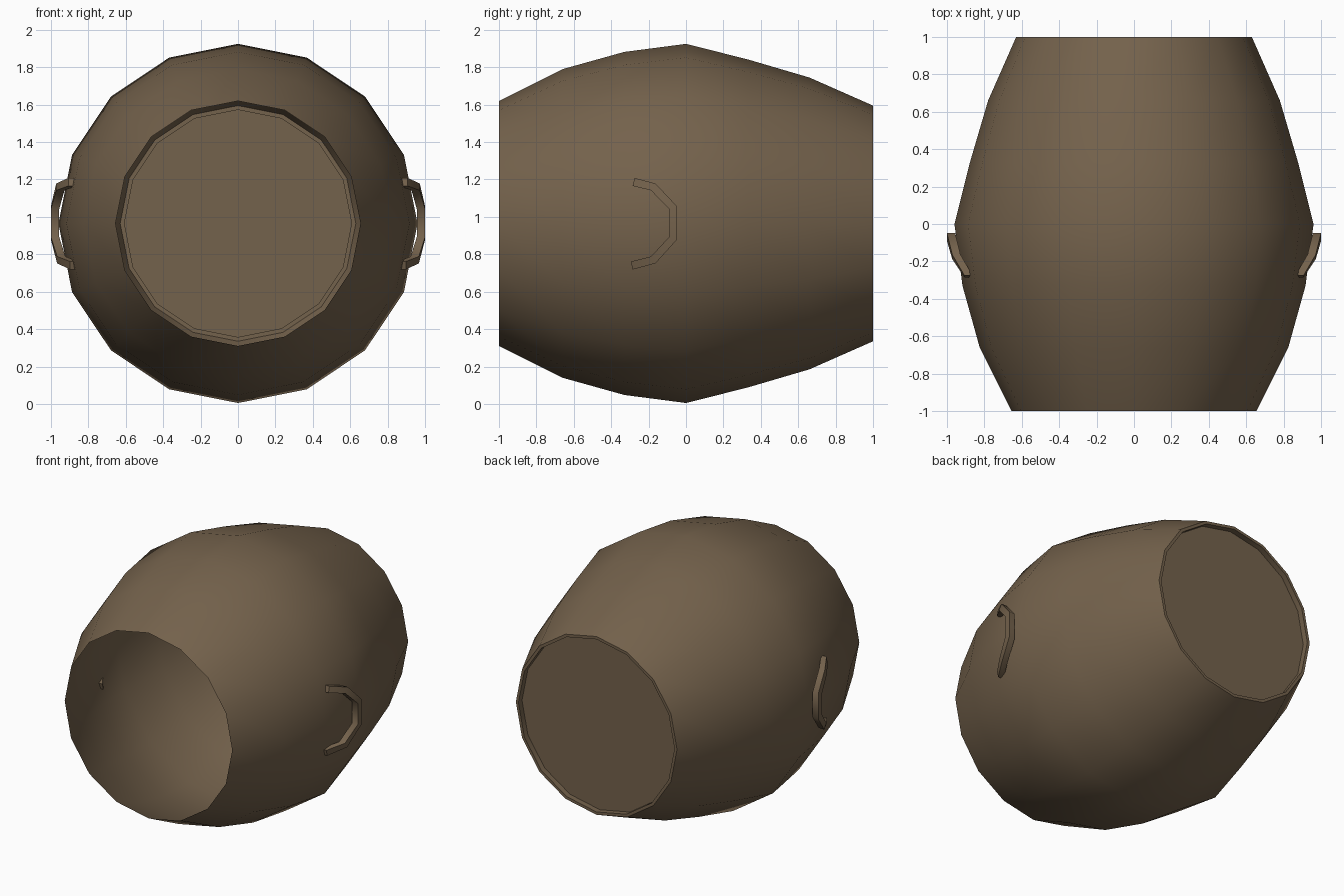
import bpy, bmesh, math
from mathutils import Vector

if "Cube" in bpy.data.objects:
    bpy.data.objects.remove(bpy.data.objects["Cube"])

SIDES, CZ = 16, 0.965

wood = bpy.data.materials.new("dull brown")
wood.diffuse_color = (0.175, 0.122, 0.072, 1)
wood.use_nodes = True
wood.node_tree.nodes["Principled BSDF"].inputs["Base Color"].default_value = wood.diffuse_color


def finish(name, bm, angle):
    bmesh.ops.recalc_face_normals(bm, faces=bm.faces)
    me = bpy.data.meshes.new(name)
    bm.to_mesh(me)
    bm.free()
    me.materials.append(wood)
    ob = bpy.data.objects.new(name, me)
    bpy.context.collection.objects.link(ob)
    bpy.ops.object.select_all(action='DESELECT')
    ob.select_set(True)
    bpy.context.view_layer.objects.active = ob
    bpy.ops.object.shade_smooth_by_angle(angle=math.radians(angle))
    return ob


def loft(bm, rings):
    """Join successive closed rings of points with quads."""
    rows = [[bm.verts.new(p) for p in r] for r in rings]
    for a, b in zip(rows, rows[1:]):
        for i in range(len(a)):
            j = (i + 1) % len(a)
            bm.faces.new((a[i], a[j], b[j], b[i]))
    return rows


# barrel lying on its side: open mouth at the front, recessed floor at the back
profile = [(-1, 0.655), (-0.66, 0.825), (-0.33, 0.917), (0, 0.96),
           (0.33, 0.877), (0.66, 0.78), (1, 0.63), (1, 0.61), (0.96, 0.61)]
bm = bmesh.new()
rows = loft(bm, [[(r * math.sin(2 * math.pi * i / SIDES), y,
                   CZ + r * math.cos(2 * math.pi * i / SIDES))
                  for i in range(SIDES)] for y, r in profile])
bm.faces.new(rows[-1])
finish("barrel_shell", bm, 40)

# carrying handles: square bar swept along a bowed arc on each side
path = [Vector(p) for p in [(0.885, -0.28, 1.187), (0.95, -0.175, 1.16),
                            (0.978, -0.07, 1.05), (0.978, -0.07, 0.885),
                            (0.945, -0.175, 0.77), (0.875, -0.29, 0.74)]]
H = 0.022
for side, name in ((1, "right_handle"), (-1, "left_handle")):
    bm = bmesh.new()
    rings = []
    for i, p in enumerate(path):
        t = path[min(i + 1, len(path) - 1)] - path[max(i - 1, 0)]
        out = Vector((0, -t.z, t.y)).normalized() * H
        ring = [p + out * a + Vector((H * b, 0, 0))
                for a, b in ((1, 1), (1, -1), (-1, -1), (-1, 1))]
        rings.append([(v.x * side, v.y, v.z) for v in ring])
    rows = loft(bm, rings)
    bm.faces.new(rows[0])
    bm.faces.new(rows[-1])
    finish(name, bm, 50)
